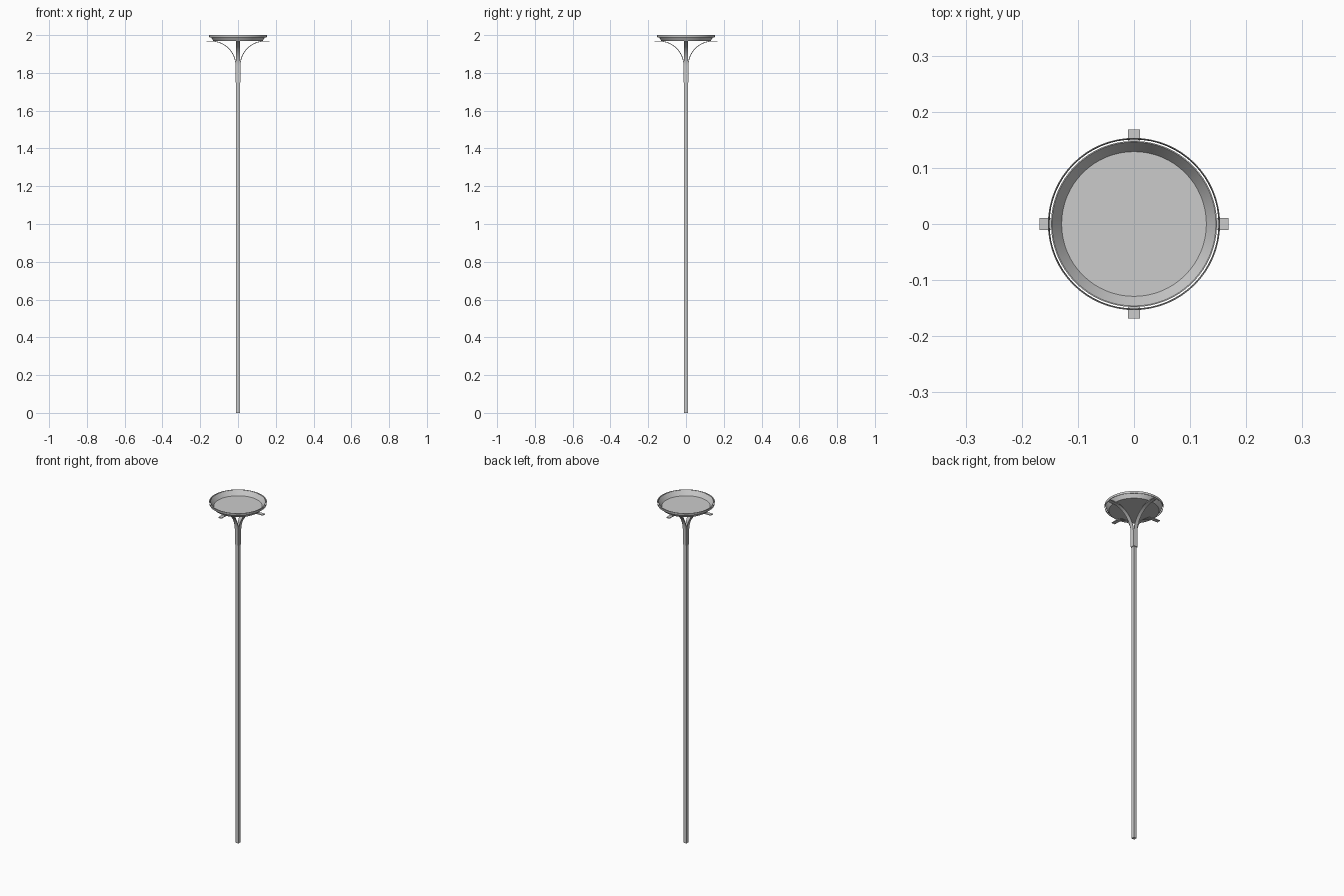
import bpy, bmesh, math
from mathutils import Matrix

if "Cube" in bpy.data.objects:
    bpy.data.objects.remove(bpy.data.objects["Cube"])


def make_object(name, bm, smooth=False):
    bmesh.ops.recalc_face_normals(bm, faces=bm.faces)
    mesh = bpy.data.meshes.new(name)
    bm.to_mesh(mesh)
    bm.free()
    ob = bpy.data.objects.new(name, mesh)
    bpy.context.collection.objects.link(ob)
    if smooth:
        bpy.ops.object.select_all(action='DESELECT')
        ob.select_set(True)
        bpy.context.view_layer.objects.active = ob
        bpy.ops.object.shade_smooth_by_angle(angle=math.radians(30))
    return ob


def lathe(name, profile, steps=64):
    """Revolve an (r, z) outline around the z axis."""
    bm = bmesh.new()
    verts = [bm.verts.new((r, 0, z)) for r, z in profile]
    edges = [bm.edges.new(p) for p in zip(verts, verts[1:])]
    bmesh.ops.spin(bm, geom=verts + edges, cent=(0, 0, 0), axis=(0, 0, 1),
                   angle=math.tau, steps=steps, use_merge=False)
    bmesh.ops.remove_doubles(bm, verts=bm.verts, dist=1e-5)
    return make_object(name, bm, True)


# square pole
bm = bmesh.new()
bmesh.ops.create_cube(bm, size=1, matrix=Matrix.Translation((0, 0, 0.925))
                      @ Matrix.Diagonal((0.019, 0.019, 1.85, 1)))
make_object("pole", bm)


# four flat strips that hug the pole, then curl outwards to a flat tab
HALF, THICK, R = 0.0105, 0.004, 0.128
INNER, TOP = 0.0095, 1.97
cx, cz = INNER + THICK + R, TOP - THICK - R
arc = [math.pi - math.pi / 2 * i / 14 for i in range(15)]


def path(radius):
    pts = [(cx - radius, 1.75)]
    pts += [(cx + radius * math.cos(a), cz + radius * math.sin(a)) for a in arc]
    return pts + [(0.168, cz + radius)]


for k, side in enumerate(("right", "back", "left", "front")):
    bm = bmesh.new()
    outline = path(R) + path(R + THICK)[::-1]
    face = bm.faces.new([bm.verts.new((x, -HALF, z)) for x, z in outline])
    ext = bmesh.ops.extrude_face_region(bm, geom=[face], use_keep_orig=True)
    moved = [g for g in ext["geom"] if isinstance(g, bmesh.types.BMVert)]
    bmesh.ops.translate(bm, verts=moved, vec=(0, 2 * HALF, 0))
    bm.transform(Matrix.Rotation(k * math.pi / 2, 4, 'Z'))
    make_object("bracket_" + side, bm, True)

# shallow flared dish
lathe("dish", [(0, 1.970), (0.131, 1.970), (0.148, 1.997), (0.148, 2.0),
               (0.146, 2.0), (0.129, 1.974), (0, 1.974)])

# thin hoop around the rim
lathe("rim_hoop", [(0.1505, 1.988), (0.152, 1.988), (0.1535, 2.0),
                   (0.152, 2.0), (0.1505, 1.988)])
